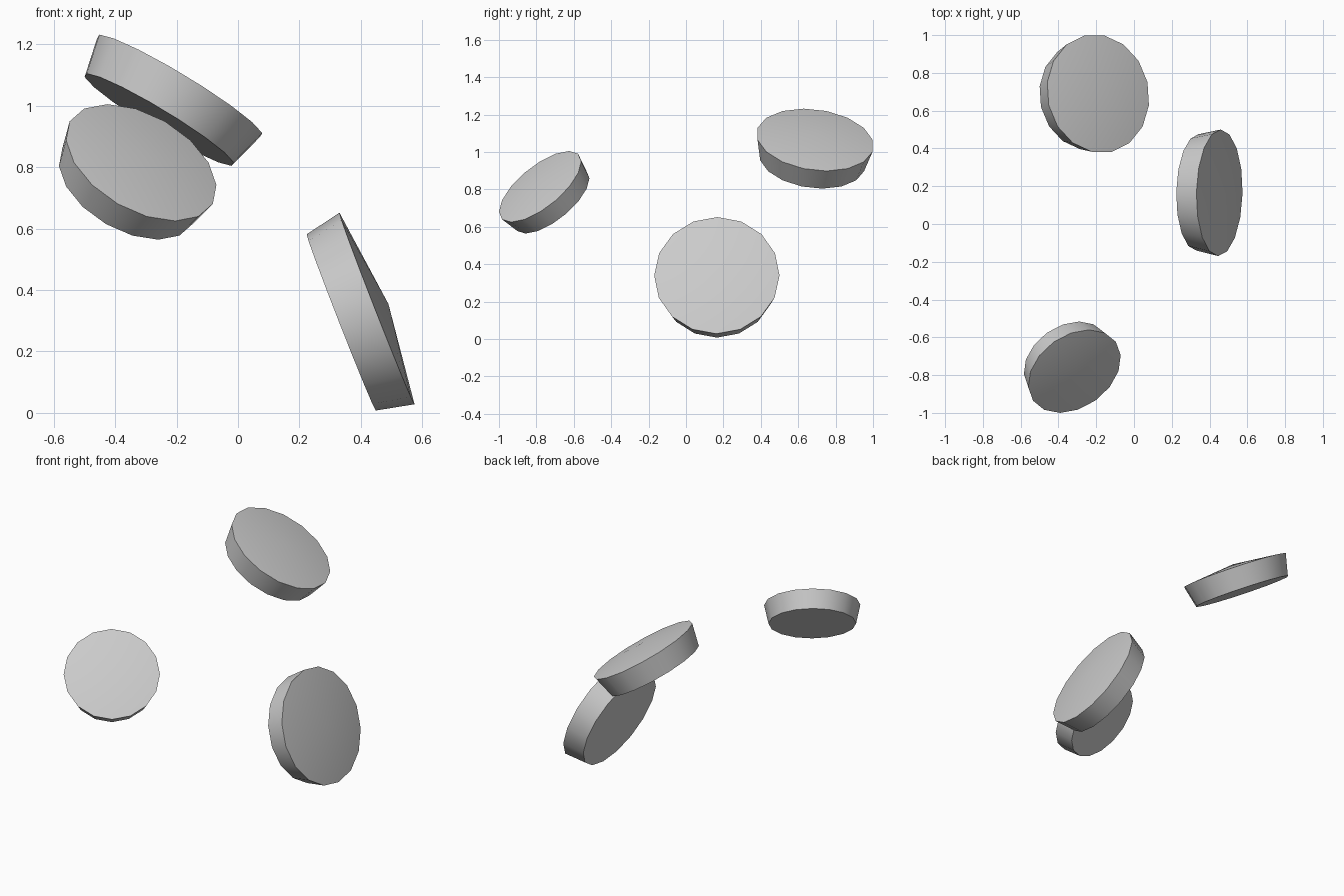
import bpy, bmesh, math
from mathutils import Vector, Matrix

if "Cube" in bpy.data.objects:
    bpy.data.objects.remove(bpy.data.objects["Cube"])

SIDES = 16


def disc(name, centre, normal, radius, base_radius, depth, crown):
    """Tapered disc: low conical face at 'centre' facing 'normal', flat narrower base behind."""
    n = Vector(normal).normalized()
    u = (Vector((0, 0, 1)) - n * n.z).normalized()   # uphill direction in the face
    v = n.cross(u)
    bm = bmesh.new()

    def ring(r, h):
        return [bm.verts.new(u * r * math.cos(a) + v * r * math.sin(a) + n * h)
                for a in (2 * math.pi * i / SIDES for i in range(SIDES))]

    rim, base = ring(radius, 0), ring(base_radius, -depth)
    apex = bm.verts.new(n * crown)
    for i in range(SIDES):
        j = (i + 1) % SIDES
        bm.faces.new((rim[i], rim[j], apex))            # crowned face
        bm.faces.new((base[i], base[j], rim[j], rim[i]))  # tapered side
    bm.faces.new(base[::-1])                            # flat base
    mesh = bpy.data.meshes.new(name)
    bm.to_mesh(mesh)
    bm.free()
    obj = bpy.data.objects.new(name, mesh)
    obj.location = centre
    bpy.context.collection.objects.link(obj)
    bpy.ops.object.select_all(action='DESELECT')
    obj.select_set(True)
    bpy.context.view_layer.objects.active = obj
    bpy.ops.object.shade_smooth_by_angle(angle=math.radians(30))
    return obj


# Three floating discs, each facing its own way
disc("front_disc", (-0.315, -0.78, 0.815), (0.41, -0.575, 0.707), 0.269, 0.245, 0.11, 0.032)
disc("rear_disc", (-0.19, 0.69, 1.065), (0.514, 0.12, 0.85), 0.316, 0.285, 0.13, 0.037)
disc("side_disc", (0.4525, 0.165, 0.34), (0.931, -0.02, 0.365), 0.335, 0.308, 0.125, 0.04)
